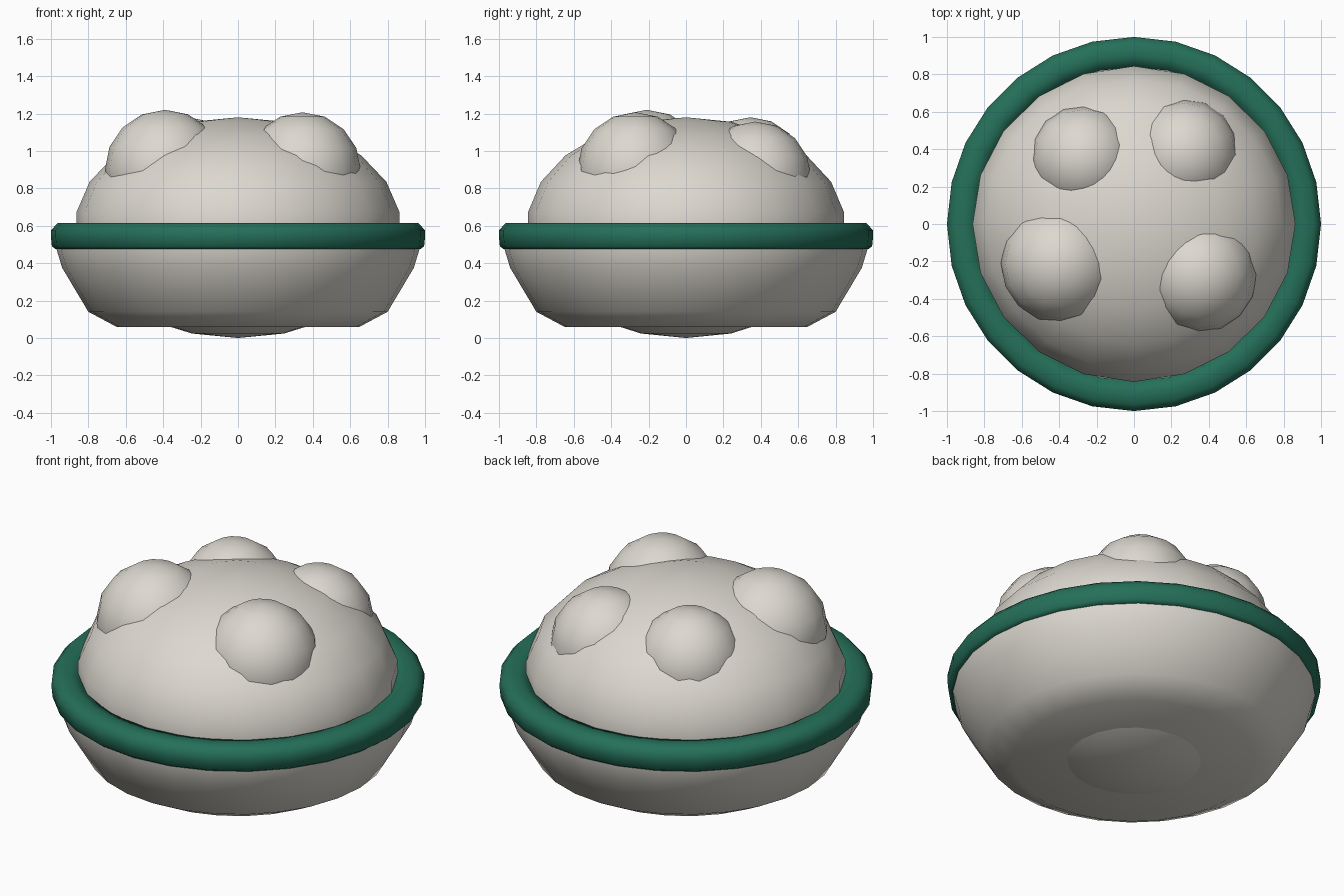
import bpy, bmesh, math

cube = bpy.data.objects.get("Cube")
if cube:
    bpy.data.objects.remove(cube, do_unlink=True)


def make_material(name, rgb):
    mat = bpy.data.materials.new(name)
    mat.use_nodes = True
    mat.diffuse_color = (*rgb, 1)
    mat.node_tree.nodes["Principled BSDF"].inputs["Base Color"].default_value = (*rgb, 1)
    return mat


shell = make_material("pale stone", (0.72, 0.69, 0.63))
green = make_material("deep green", (0.018, 0.16, 0.1))


def finish(name, bm, mat):
    """Turn a bmesh into a smooth-shaded object."""
    bmesh.ops.recalc_face_normals(bm, faces=bm.faces)
    for face in bm.faces:
        face.smooth = True
    mesh = bpy.data.meshes.new(name)
    bm.to_mesh(mesh)
    bm.free()
    mesh.materials.append(mat)
    obj = bpy.data.objects.new(name, mesh)
    bpy.context.collection.objects.link(obj)
    return obj


def ball(name, center, scale, segments, rings):
    bm = bmesh.new()
    bmesh.ops.create_uvsphere(bm, u_segments=segments, v_segments=rings, radius=1)
    bmesh.ops.scale(bm, vec=scale, verts=bm.verts)
    bmesh.ops.translate(bm, vec=center, verts=bm.verts)
    return finish(name, bm, shell)


def lathe(name, profile, mat, closed, steps=28):
    """Spin a radius/height profile around the z axis."""
    bm = bmesh.new()
    verts = [bm.verts.new((r, 0, z)) for r, z in profile]
    edges = [bm.edges.new(pair) for pair in zip(verts, verts[1:])]
    if closed:
        edges.append(bm.edges.new((verts[-1], verts[0])))
    bmesh.ops.spin(bm, geom=verts + edges, axis=(0, 0, 1), cent=(0, 0, 0),
                   angle=math.tau, steps=steps)
    bmesh.ops.remove_doubles(bm, verts=bm.verts, dist=0.0005)
    return finish(name, bm, mat)


# Central body: its top is the dome, its lowest part shows under the hull
ball("dome_body", (0, 0, 0.59), (0.872, 0.853, 0.59), 20, 11)

# Lower hull with a flat underside
lathe("lower_hull", [(0, 0.06), (0.65, 0.06), (0.80, 0.14), (0.94, 0.375),
                     (0.972, 0.48), (0.975, 0.55), (0.8, 0.56)], shell, False)

# Rim band around the join
lathe("rim_band", [(0.85, 0.49), (0.90, 0.475), (0.975, 0.475), (0.995, 0.49),
                   (1.0, 0.54), (1.0, 0.575), (0.965, 0.615), (0.90, 0.615),
                   (0.84, 0.60)], green, True)

# Rounded bumps set into the dome
bumps = {
    "front_right_bump": ((-0.39, -0.21, 0.898), 0.322),
    "front_left_bump": ((0.345, -0.27, 0.895), 0.312),
    "back_right_bump": ((-0.267, 0.345, 0.89), 0.29),
    "back_left_bump": ((0.265, 0.37, 0.857), 0.3),
}
for name, (center, radius) in bumps.items():
    ball(name, center, (radius,) * 3, 16, 8)
